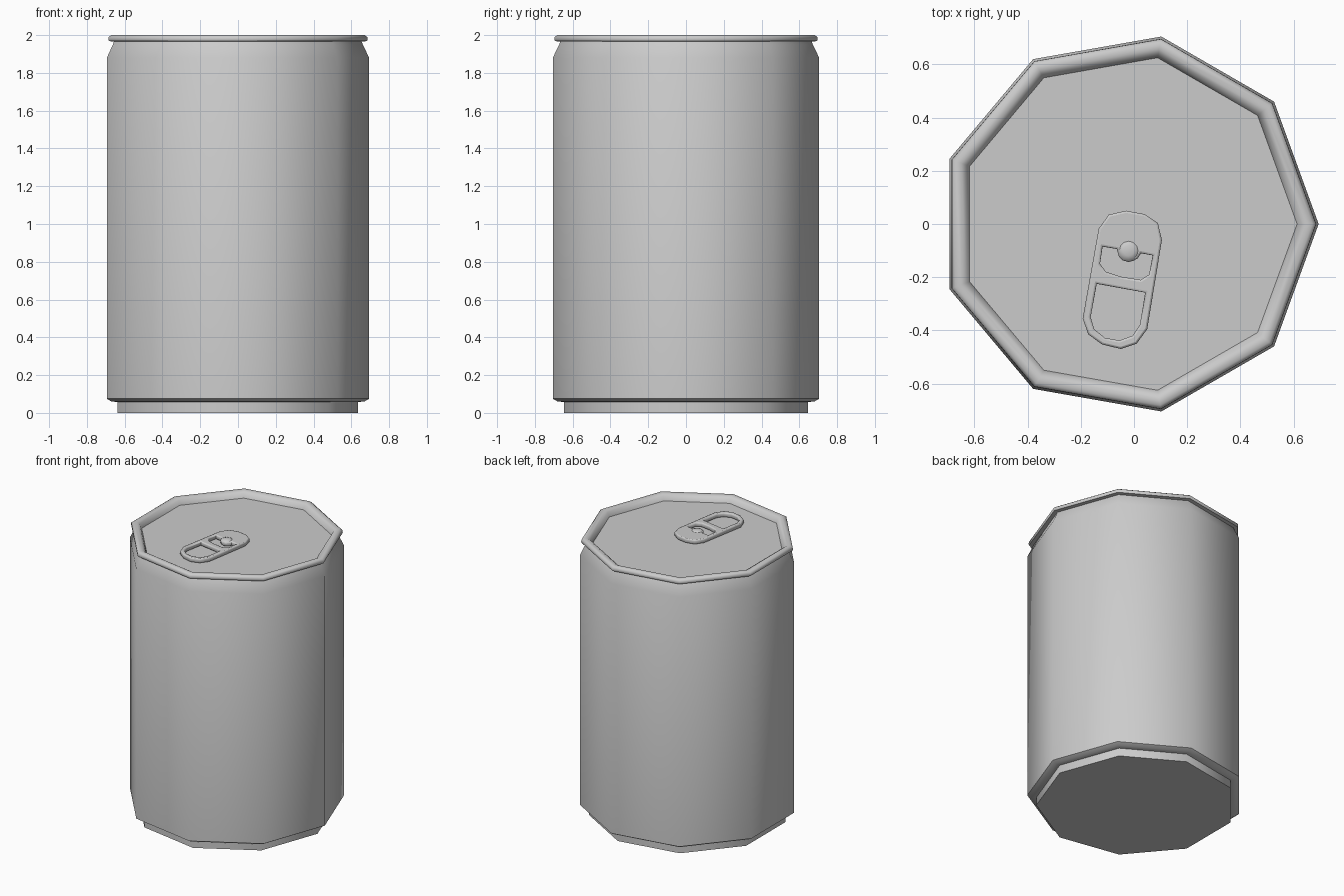
import bpy, bmesh, math

if "Cube" in bpy.data.objects:
    bpy.data.objects.remove(bpy.data.objects["Cube"])

SIDES = 9
CX = -0.0215  # ring centre, so the nine-sided outline is centred on x = 0


def smooth(ob, deg):
    bpy.ops.object.select_all(action='DESELECT')
    ob.select_set(True)
    bpy.context.view_layer.objects.active = ob
    bpy.ops.object.shade_smooth_by_angle(angle=math.radians(deg))


def lathe(name, profile, cx, cy, sides, deg, cap_start=False, cap_end=False):
    """Spin (radius, z) points into a ring-by-ring surface."""
    bm = bmesh.new()
    rings = []
    for r, z in profile:
        rings.append([bm.verts.new((cx + r * math.cos(2 * math.pi * i / sides),
                                    cy + r * math.sin(2 * math.pi * i / sides), z))
                      for i in range(sides)])
    for a, b in zip(rings, rings[1:]):
        for i in range(sides):
            j = (i + 1) % sides
            bm.faces.new((a[i], a[j], b[j], b[i]))
    if cap_start:
        bm.faces.new(rings[0][::-1])
    if cap_end:
        bm.faces.new(rings[-1])
    me = bpy.data.meshes.new(name)
    bm.to_mesh(me)
    bm.free()
    ob = bpy.data.objects.new(name, me)
    bpy.context.collection.objects.link(ob)
    smooth(ob, deg)
    return ob


# can body: foot, straight wall, shoulder
lathe("can_body", [(0.657, 0), (0.657, 0.058), (0.69, 0.06), (0.716, 0.075),
                   (0.716, 1.88), (0.682, 1.95), (0.675, 1.968)],
      CX, 0, SIDES, 50, cap_start=True)

# rolled rim and recessed lid
lathe("rim_and_lid", [(0.672, 1.966), (0.704, 1.968), (0.707, 1.975), (0.706, 1.99),
                      (0.692, 2.0), (0.668, 2.0), (0.648, 1.988), (0.635, 1.957)],
      CX, 0, SIDES, 50, cap_end=True)

# pull tab: outline with two holes
outline = [(-0.03, 0.05), (0.04, 0.037), (0.09, 0.003), (0.105, -0.06),
           (0.05, -0.395), (0.01, -0.45), (-0.05, -0.47), (-0.12, -0.453),
           (-0.172, -0.415), (-0.193, -0.355), (-0.133, -0.018), (-0.095, 0.035)]
finger_hole = [(-0.14, -0.225), (0.042, -0.258), (0.022, -0.38), (-0.005, -0.42),
               (-0.055, -0.438), (-0.11, -0.428), (-0.15, -0.395), (-0.163, -0.35)]
rivet_hole = [(-0.118, -0.085), (-0.065, -0.094), (-0.052, -0.125), (-0.02, -0.143),
              (0.014, -0.13), (0.026, -0.11), (0.07, -0.118), (0.057, -0.19),
              (0.025, -0.21), (-0.05, -0.198), (-0.105, -0.18), (-0.128, -0.15)]
BEVEL = 0.008
cu = bpy.data.curves.new("pull_tab", 'CURVE')
cu.dimensions = '2D'
cu.fill_mode = 'BOTH'
cu.extrude = 0.008
cu.bevel_depth = BEVEL
cu.bevel_resolution = 1
cu.offset = -BEVEL
for pts in (outline, finger_hole, rivet_hole):
    s = cu.splines.new('POLY')
    s.points.add(len(pts) - 1)
    for p, (x, y) in zip(s.points, pts):
        p.co = (x, y, 0, 1)
    s.use_cyclic_u = True
tab = bpy.data.objects.new("pull_tab", cu)
tab.location.z = 1.976
bpy.context.collection.objects.link(tab)
bpy.ops.object.select_all(action='DESELECT')
tab.select_set(True)
bpy.context.view_layer.objects.active = tab
bpy.ops.object.convert(target='MESH')
smooth(bpy.context.view_layer.objects.active, 50)

# rivet holding the tab
lathe("rivet", [(0.03, 1.957), (0.03, 1.978), (0.043, 1.982), (0.038, 1.991), (0.02, 1.998)],
      -0.02, -0.1, 12, 50, cap_end=True)
